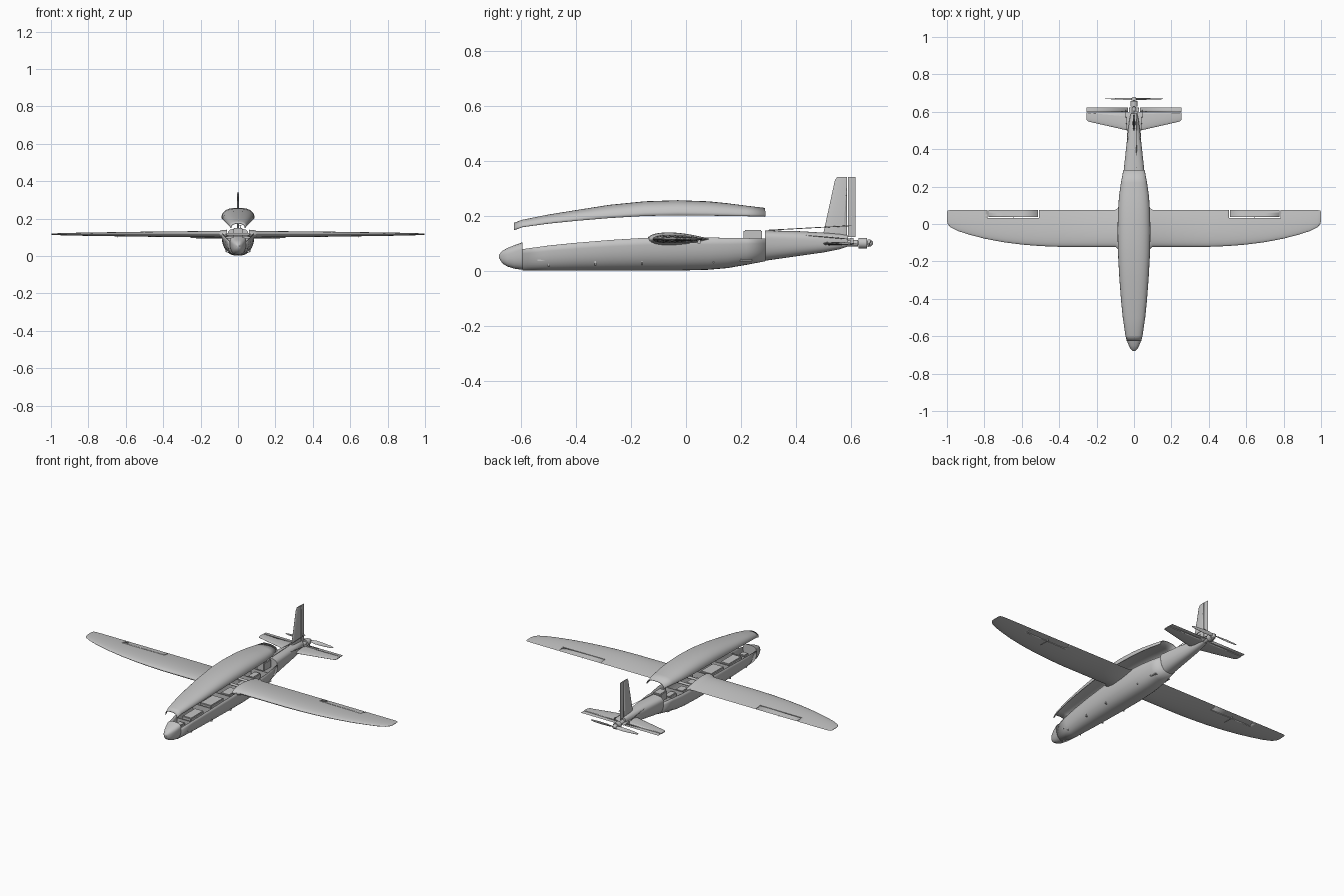
import bpy, bmesh, math
from mathutils import Vector, Matrix

cube = bpy.data.objects.get("Cube")
if cube:
    bpy.data.objects.remove(cube, do_unlink=True)

GREY = (0.55, 0.55, 0.55, 1)
grey = bpy.data.materials.new("light grey")
grey.use_nodes = True
grey.diffuse_color = GREY
grey.node_tree.nodes["Principled BSDF"].inputs["Base Color"].default_value = GREY


def activate(obj):
    bpy.ops.object.select_all(action='DESELECT')
    obj.select_set(True)
    bpy.context.view_layer.objects.active = obj


def finish(name, bm, smooth=True):
    bmesh.ops.recalc_face_normals(bm, faces=bm.faces)
    mesh = bpy.data.meshes.new(name)
    bm.to_mesh(mesh)
    bm.free()
    mesh.materials.append(grey)
    obj = bpy.data.objects.new(name, mesh)
    bpy.context.collection.objects.link(obj)
    if smooth:
        activate(obj)
        bpy.ops.object.shade_smooth_by_angle(angle=math.radians(40))
    return obj


def loft(name, rings, closed=True):
    """Skin a list of equal-length point rings; closed rings get end caps."""
    bm = bmesh.new()
    rows = [[bm.verts.new(p) for p in ring] for ring in rings]
    n = len(rows[0])
    for a, b in zip(rows, rows[1:]):
        for i in range(n if closed else n - 1):
            j = (i + 1) % n
            bm.faces.new((a[i], a[j], b[j], b[i]))
    if closed:
        bm.faces.new(rows[0])
        bm.faces.new(rows[-1])
    return finish(name, bm)


def box(name, centre, size, bevel=0.0):
    bm = bmesh.new()
    bmesh.ops.create_cube(bm, size=1, matrix=Matrix.LocRotScale(Vector(centre), None, Vector(size)))
    if bevel:
        bmesh.ops.bevel(bm, geom=bm.edges[:], offset=bevel, segments=2, affect='EDGES')
    return finish(name, bm)


def tube(name, start, end, r1, r2=None, sides=20):
    start, end = Vector(start), Vector(end)
    d = end - start
    turn = d.to_track_quat('Z', 'Y').to_matrix().to_4x4()
    bm = bmesh.new()
    bmesh.ops.create_cone(bm, cap_ends=True, segments=sides, radius1=r1,
                          radius2=r1 if r2 is None else r2, depth=d.length,
                          matrix=Matrix.Translation((start + end) / 2) @ turn)
    return finish(name, bm)


def cut(obj, slots):
    """Cut thin box slots (centre, size) out of a solid."""
    for centre, size in slots:
        cutter = box("slot_cutter", centre, size)
        cutter.hide_render = True
        mod = obj.modifiers.new("slot", 'BOOLEAN')
        mod.operation, mod.object = 'DIFFERENCE', cutter
        activate(obj)
        bpy.ops.object.modifier_apply(modifier=mod.name)
        bpy.data.objects.remove(cutter, do_unlink=True)


def mirror(obj):
    obj.modifiers.new("mirror", 'MIRROR').use_mirror_merge = False


def foil(lead, trail, thick, n=28):
    """Airfoil outline as (chord position, offset) pairs."""
    pts = []
    for i in range(n):
        a = 2 * math.pi * i / n
        t = (1 - math.cos(a + math.pi)) / 2
        h = 1.3 * thick * math.sqrt(t) * (1 - t)
        side = math.sin(a)
        pts.append((lead + (trail - lead) * t, 0 if abs(side) < 1e-6 else math.copysign(h, side)))
    return pts


# Body stations: y, half width, bottom, seam height, top
BODY = [(-.68, .006, .047, .053, .06), (-.668, .019, .028, .055, .074),
        (-.65, .028, .017, .06, .084), (-.625, .037, .009, .069, .094),
        (-.595, .044, .005, .08, .105), (-.5, .058, .004, .093, .124),
        (-.4, .068, .004, .103, .14), (-.28, .077, .004, .113, .159),
        (-.15, .084, .004, .121, .172), (-.03, .086, .004, .123, .176),
        (.08, .083, .007, .122, .172), (.15, .078, .013, .121, .165),
        (.22, .068, .025, .12, .156), (.288, .055, .038, .118, .148),
        (.4, .043, .054, .112, .146), (.5, .032, .068, .108, .14),
        (.56, .024, .08, .107, .135), (.59, .017, .09, .106, .13)]


def arc(station, upper, lift=0.0, n=20):
    y, w, low, seam, top = station
    height, power = (top - seam, .8) if upper else (low - seam, .82)
    pts = []
    for i in range(n + 1):
        a = math.pi * i / n
        c, s = math.cos(a), max(math.sin(a), 0)
        pts.append(Vector((math.copysign(abs(c) ** power, c) * w, y, seam + height * s ** power + lift)))
    return pts


def full(station):
    return arc(station, True) + arc(station, False)[-2:0:-1]


# Fuselage: solid nose and tail, open tub between, lid raised above
loft("nose_cap", [full(s) for s in BODY if s[0] < -.59])
loft("tail_cone", [full(s) for s in BODY if s[0] > .28])
tub = loft("fuselage_tub", [arc(s, False) for s in BODY if -.6 < s[0] < .29], closed=False)
lid = loft("top_cover", [arc(s, True, lift=.08) for s in BODY if -.63 < s[0] < .29], closed=False)
for shell in (tub, lid):
    skin = shell.modifiers.new("skin", 'SOLIDIFY')
    skin.thickness, skin.offset = .004, 0

# Main wing: x, leading edge, trailing edge, thickness
WING = [(.06, -.14, .087, .048), (.085, -.136, .085, .046), (.1, -.122, .076, .034),
        (.4, -.122, .076, .03), (.5, -.118, .076, .027), (.6, -.11, .076, .024),
        (.7, -.097, .076, .021), (.8, -.078, .076, .018), (.88, -.057, .076, .015),
        (.94, -.038, .076, .012), (.98, -.018, .075, .009), (.995, -.002, .072, .006),
        (1, .015, .065, .003)]
wing = loft("wings", [[(x, y, .117 + t) for y, t in foil(a, b, th)] for x, a, b, th in WING])
cut(wing, [((.645, .035, .117), (.274, .004, .1)),
           ((.51, .06, .117), (.004, .05, .1)), ((.78, .06, .117), (.004, .05, .1))])
mirror(wing)

# Tailplane with elevators
tail = loft("tailplane", [[(x, y, .1 + t) for y, t in foil(a, .622, th)]
                          for x, a, th in ((.012, .495, .014), (.245, .548, .009), (.253, .556, .005))])
cut(tail, [((.15, .597, .1), (.24, .004, .1)), ((.03, .615, .1), (.004, .04, .1))])
mirror(tail)

# Fin with rudder
fin = loft("fin", [[(t, y, z) for y, t in foil(a, .617, th)]
                   for z, a, th in ((.125, .497, .014), (.332, .542, .009), (.342, .55, .005))])
cut(fin, [((0, .587, .24), (.1, .003, .3))])

# Motor and pusher propeller
MZ = .102
tube("motor_mount", (0, .56, MZ), (0, .625, MZ), .012)
tube("motor_shaft", (0, .62, MZ), (0, .672, MZ), .005)
tube("motor", (0, .628, MZ), (0, .658, MZ), .019)
tube("propeller_hub", (0, .66, MZ), (0, .672, MZ), .014, .012)
tube("spinner", (0, .672, MZ), (0, .68, MZ), .012, .005)
for side in (1, -1):
    rings = []
    for r, chord, pitch in ((.005, .012, 50), (.04, .021, 32), (.09, .019, 20), (.14, .012, 14), (.155, .005, 12)):
        c, s = math.cos(math.radians(pitch)), math.sin(math.radians(pitch))
        rings.append([(side * r, .669 + side * u * s + v * c, MZ + u * c - side * v * s)
                      for u, v in foil(-chord / 2, chord / 2, .003, 16)])
    loft("propeller_blade", rings)

# Control horns and rods at the tail
for side in (1, -1):
    tube("elevator_rod", (side * .022, .3, .143), (side * .045, .6, .116), .0015, sides=8)
    box("elevator_horn", (side * .045, .603, .108), (.003, .012, .024))
    tube("aileron_rod", (side * .645, -.01, .104), (side * .645, .045, .103), .0015, sides=8)
    box("aileron_horn", (side * .645, .047, .109), (.003, .01, .018))
tube("rudder_rod", (.012, .3, .149), (.016, .595, .165), .0015, sides=8)
box("rudder_horn", (.009, .597, .165), (.02, .012, .003))

# Equipment in the open bay: y, height centre, width, length, height
box("equipment_tray", (0, -.15, .04), (.1, .78, .005))
for y in (-.5, -.33, -.16, .1, .2):
    w, low, seam = next(s[1:4] for s in BODY if s[0] >= y)
    box("bulkhead", (0, y, (low + seam) / 2), (w * 1.6, .005, (seam - low) * .7))
for name, y, z, w, l, h in (("front_battery", -.42, .065, .06, .12, .045),
                            ("rear_battery", -.245, .07, .075, .12, .055),
                            ("autopilot", -.08, .075, .06, .09, .03),
                            ("receiver", .04, .075, .05, .06, .03),
                            ("speed_controller", .15, .085, .04, .07, .03),
                            ("camera_unit", -.54, .055, .04, .04, .04),
                            ("rear_module", .243, .125, .05, .066, .05)):
    box(name, (0, y, z), (w, l, h), .004)
for y in (-.05, .03):
    tube("wing_spar", (-.1, y, .117), (.1, y, .117), .007)
